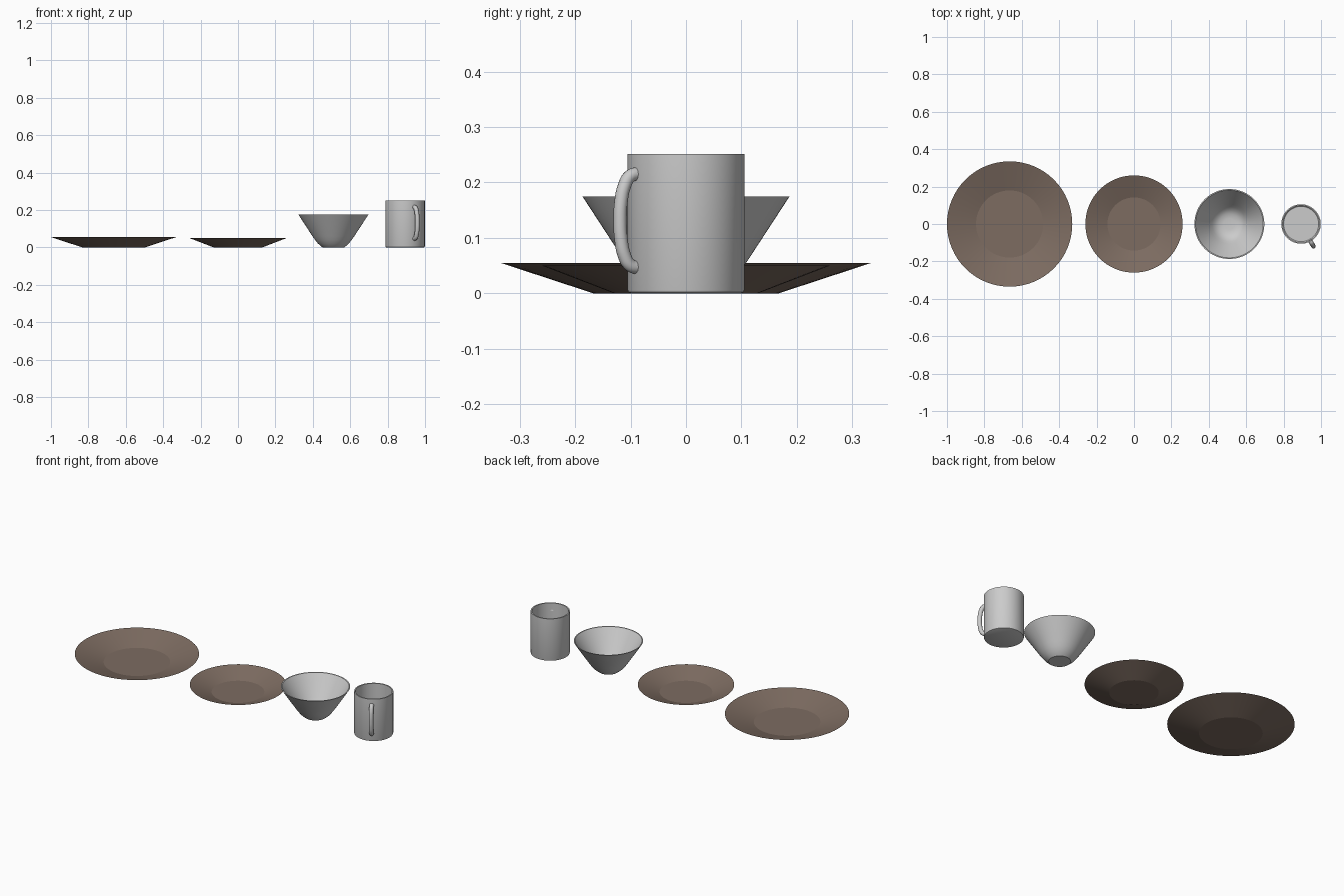
import bpy, math
from mathutils import Vector

if "Cube" in bpy.data.objects:
    bpy.data.objects.remove(bpy.data.objects["Cube"])


def material(name, rgb):
    m = bpy.data.materials.new(name)
    m.diffuse_color = (*rgb, 1)
    m.use_nodes = True
    m.node_tree.nodes["Principled BSDF"].inputs["Base Color"].default_value = m.diffuse_color
    return m


BROWN = material("brown_stoneware", (0.205, 0.150, 0.120))
WHITE = material("pale_ceramic", (0.60, 0.60, 0.60))


def add_mesh(name, verts, faces, mat, angle):
    me = bpy.data.meshes.new(name)
    me.from_pydata(verts, [], faces)
    me.materials.append(mat)
    ob = bpy.data.objects.new(name, me)
    bpy.context.collection.objects.link(ob)
    bpy.ops.object.select_all(action='DESELECT')
    ob.select_set(True)
    bpy.context.view_layer.objects.active = ob
    bpy.ops.object.shade_smooth_by_angle(angle=math.radians(angle))
    return ob


def lathe(name, profile, x, mat, angle=30, n=64):
    """Spin (radius, z) points, from underside centre round to inside centre."""
    verts = [(0, 0, profile[0][1])]
    for r, z in profile:
        verts += [(r * math.cos(math.tau * i / n), r * math.sin(math.tau * i / n), z)
                  for i in range(n)]
    verts.append((0, 0, profile[-1][1]))
    faces, last = [], 1 + (len(profile) - 1) * n
    for i in range(n):
        j = (i + 1) % n
        faces.append((0, 1 + j, 1 + i))
        for k in range(len(profile) - 1):
            a, b = 1 + k * n, 1 + (k + 1) * n
            faces.append((a + i, a + j, b + j, b + i))
        faces.append((last + i, last + j, len(verts) - 1))
    ob = add_mesh(name, verts, faces, mat, angle)
    ob.location.x = x
    return ob


# Plates: flat foot, straight flared rim, thin wall
for name, x, r, h in (("dinner_plate", -0.665, 0.335, 0.055),
                      ("side_plate", 0.0, 0.26, 0.05)):
    foot = r * 0.5
    lathe(name, [(foot, 0), (r, h), (r - 0.003, h),
                 (foot + 0.012, 0.007)], x, BROWN, angle=12)

# Bowl: small foot, wall curving gently into a straight flare
outer = [(0.058, 0), (0.066, 0.006), (0.082, 0.020), (0.098, 0.040),
         (0.112, 0.060), (0.187, 0.175)]
inner = [(0.181, 0.175), (0.106, 0.062), (0.092, 0.042), (0.076, 0.024),
         (0.055, 0.012), (0.03, 0.008)]
lathe("bowl", outer + inner, 0.51, WHITE)

# Mug: straight cylinder with softened foot and hollow inside
MUG_X = 0.893
lathe("mug_body", [(0.100, 0), (0.104, 0.002), (0.1055, 0.006), (0.1055, 0.251),
                   (0.0985, 0.251), (0.0985, 0.016), (0.094, 0.011)],
      MUG_X, WHITE, angle=35)

# Mug handle: round tube swept along a shallow loop, turned towards the front right
d = Vector((math.cos(math.radians(-61)), math.sin(math.radians(-61)), 0))
path = [(0.100, 0.216), (0.116, 0.211), (0.127, 0.194), (0.134, 0.165),
        (0.136, 0.131), (0.134, 0.098), (0.127, 0.068), (0.116, 0.051), (0.100, 0.046)]
curve = bpy.data.curves.new("handle_path", 'CURVE')
curve.dimensions = '3D'
curve.bevel_depth = 0.012
curve.bevel_resolution = 4
curve.use_fill_caps = True
curve.resolution_u = 6
sp = curve.splines.new('BEZIER')
sp.bezier_points.add(len(path) - 1)
for bp, (r, z) in zip(sp.bezier_points, path):
    bp.co = Vector((MUG_X, 0, z)) + d * r
    bp.handle_left_type = bp.handle_right_type = 'AUTO'
curve.materials.append(WHITE)
handle = bpy.data.objects.new("mug_handle", curve)
bpy.context.collection.objects.link(handle)
